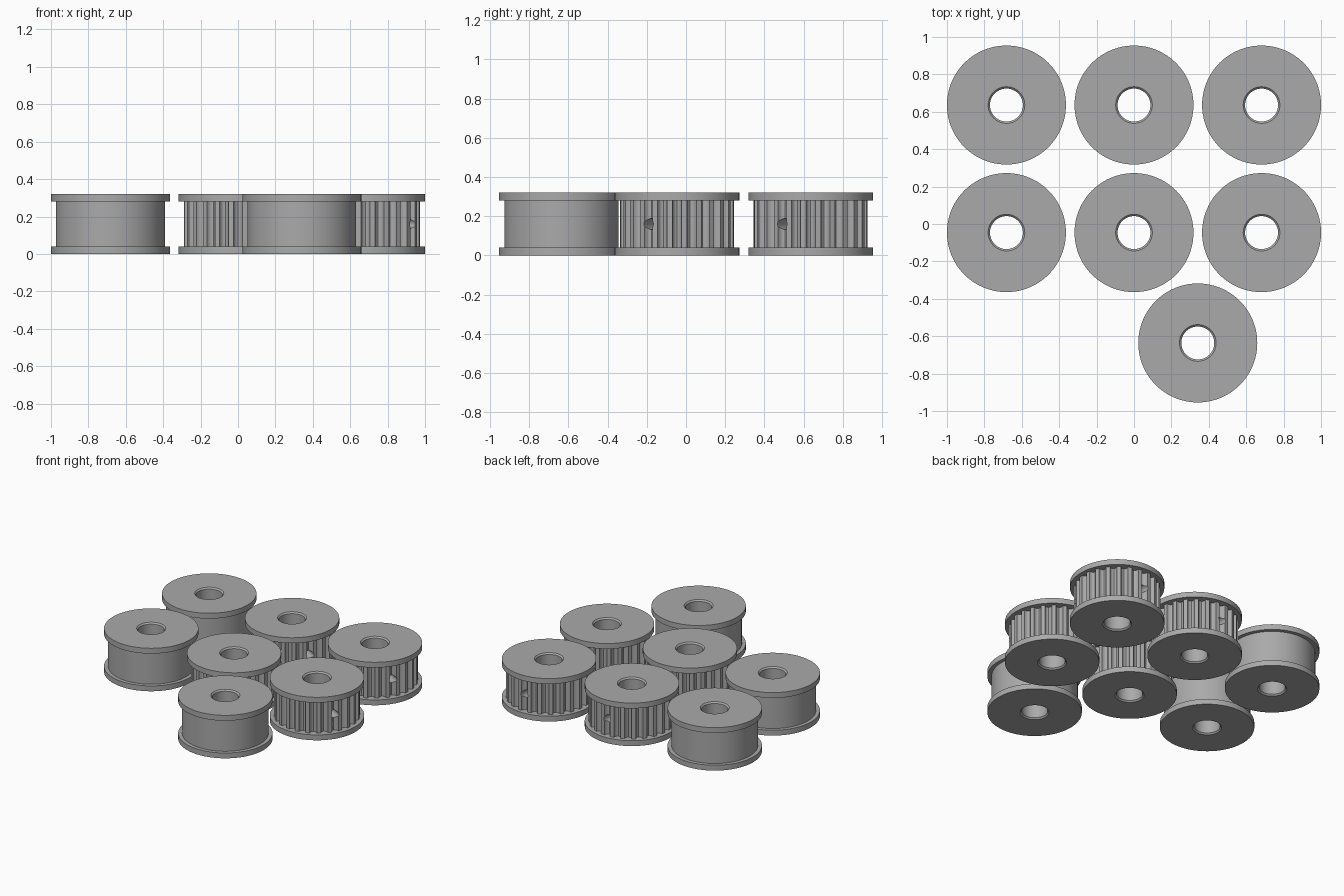
import bpy, bmesh, math
from math import sin, cos, pi, radians
from mathutils import Matrix

cube = bpy.data.objects.get("Cube")
if cube:
    bpy.data.objects.remove(cube)

FLANGE_R, CORE_R, BORE_R = 0.318, 0.291, 0.088
HEIGHT, FLANGE_T, CHAMFER = 0.32, 0.04, 0.01
TEETH, GROOVE_DEPTH, GROOVE_HALF = 24, 0.03, 0.083
PITCH = 0.682

grey = bpy.data.materials.new("grey metal")
grey.use_nodes = True
colour = (0.4, 0.4, 0.4, 1)
grey.diffuse_color = colour
grey.node_tree.nodes["Principled BSDF"].inputs["Base Color"].default_value = colour


def core_outline(toothed):
    """Angle and radius pairs once round the core; grooves are half round."""
    pts = []
    for t in range(TEETH):
        mid = t * 2 * pi / TEETH
        if toothed:
            for k in range(-3, 4):
                u = k * pi / 6
                pts.append((mid + GROOVE_HALF * sin(u), CORE_R - GROOVE_DEPTH * cos(u)))
            pts.append((mid + pi / TEETH, CORE_R))
        else:
            pts += [(mid + k * pi / TEETH / 4, CORE_R) for k in range(8)]
    return pts


def pulley_mesh(name, toothed):
    """Closed loft: bore, chamfers, two flanges and the core between them."""
    outline = core_outline(toothed)
    top, low, high = HEIGHT, FLANGE_T, HEIGHT - FLANGE_T
    # None as radius means the core outline
    profile = [(BORE_R, CHAMFER), (BORE_R + CHAMFER, 0), (FLANGE_R, 0), (FLANGE_R, low),
               (None, low), (None, high), (FLANGE_R, high), (FLANGE_R, top),
               (BORE_R + CHAMFER, top), (BORE_R, top - CHAMFER)]
    bm = bmesh.new()
    rings = [[bm.verts.new(((r or cr) * cos(a), (r or cr) * sin(a), z)) for a, cr in outline]
             for r, z in profile]
    n = len(outline)
    for i, ring in enumerate(rings):
        nxt = rings[(i + 1) % len(rings)]
        for j in range(n):
            k = (j + 1) % n
            bm.faces.new((ring[j], ring[k], nxt[k], nxt[j]))
    bmesh.ops.recalc_face_normals(bm, faces=bm.faces)
    mesh = bpy.data.meshes.new(name)
    bm.to_mesh(mesh)
    bm.free()
    mesh.materials.append(grey)
    return mesh


def place(name, mesh, x, y):
    obj = bpy.data.objects.new(name, mesh)
    obj.location = (x, y, 0)
    bpy.context.collection.objects.link(obj)
    return obj


def activate(obj):
    bpy.ops.object.select_all(action='DESELECT')
    obj.select_set(True)
    bpy.context.view_layer.objects.active = obj


def drill(obj, angle):
    """Radial set-screw hole from the outside into the bore."""
    bm = bmesh.new()
    turn = Matrix.Rotation(angle, 4, 'Z') @ Matrix.Translation((0.2, 0, HEIGHT / 2))
    bmesh.ops.create_cone(bm, cap_ends=True, segments=24, radius1=0.028, radius2=0.028,
                          depth=0.3, matrix=turn @ Matrix.Rotation(pi / 2, 4, 'Y'))
    mesh = bpy.data.meshes.new("hole_cutter")
    bm.to_mesh(mesh)
    bm.free()
    mesh.materials.append(grey)
    cutter = place("hole_cutter", mesh, *obj.location[:2])
    cutter.hide_render = True
    mod = obj.modifiers.new("hole", 'BOOLEAN')
    mod.operation = 'DIFFERENCE'
    mod.solver = 'EXACT'
    mod.object = cutter
    activate(obj)
    bpy.ops.object.modifier_apply(modifier=mod.name)
    bpy.data.objects.remove(cutter)


BACK = 0.636
MIDDLE = BACK - PITCH

# Toothed pulleys: two columns of two, sharing one mesh
toothed = pulley_mesh("toothed_pulley", True)
first = place("toothed_pulley_1", toothed, 0, BACK)
for angle in (radians(-30), radians(90)):
    drill(first, angle)
activate(first)
bpy.ops.object.shade_smooth_by_angle(angle=radians(32))
for i, (x, y) in enumerate([(0, MIDDLE), (PITCH, BACK), (PITCH, MIDDLE)]):
    place(f"toothed_pulley_{i + 2}", first.data, x, y)

# Smooth idlers: right column and the single one at the front
smooth = pulley_mesh("smooth_idler", False)
for i, (x, y) in enumerate([(-PITCH, BACK), (-PITCH, MIDDLE), (PITCH / 2, -BACK)]):
    idler = place(f"smooth_idler_{i + 1}", smooth, x, y)
activate(idler)
bpy.ops.object.shade_smooth_by_angle(angle=radians(32))
